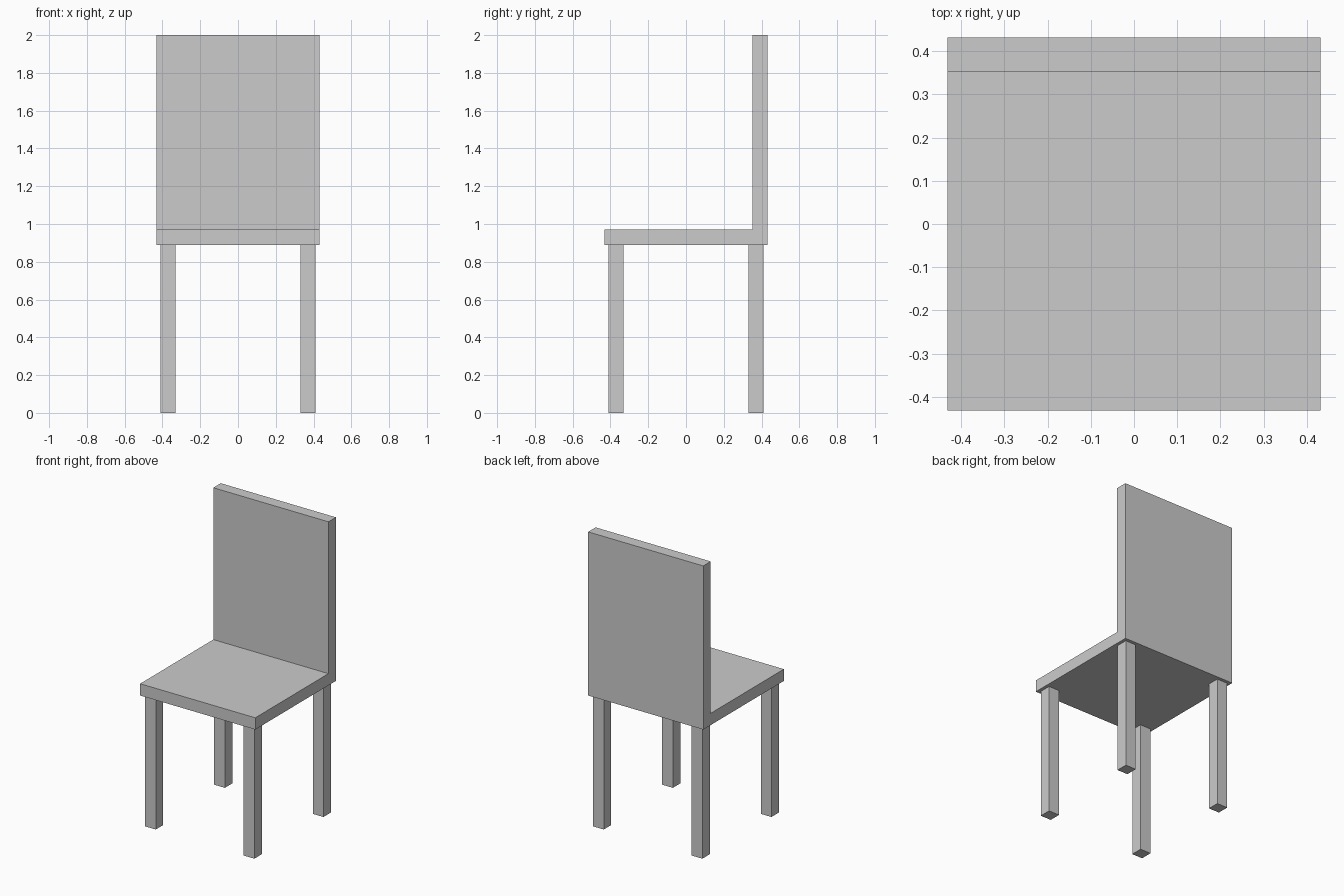
import bpy
import bmesh

if "Cube" in bpy.data.objects:
    bpy.data.objects.remove(bpy.data.objects["Cube"])

HALF = 0.432      # half width and half depth
T = 0.08          # board and leg thickness
SEAT_Z = 0.89     # underside of the seat
TOP_Z = 2.0
LEG_POS = 0.37    # leg centre offset


def add_object(name, bm):
    bmesh.ops.recalc_face_normals(bm, faces=bm.faces[:])
    mesh = bpy.data.meshes.new(name)
    bm.to_mesh(mesh)
    bm.free()
    obj = bpy.data.objects.new(name, mesh)
    bpy.context.collection.objects.link(obj)
    return obj


# Seat and backrest: one L-shaped side profile extruded across the width
profile = [(-HALF, SEAT_Z), (HALF, SEAT_Z), (HALF, TOP_Z), (HALF - T, TOP_Z),
           (HALF - T, SEAT_Z + T), (-HALF, SEAT_Z + T)]
bm = bmesh.new()
side = bm.faces.new([bm.verts.new((-HALF, y, z)) for y, z in profile])
extruded = bmesh.ops.extrude_face_region(bm, geom=[side], use_keep_orig=True)
moved = [v for v in extruded["geom"] if isinstance(v, bmesh.types.BMVert)]
bmesh.ops.translate(bm, verts=moved, vec=(2 * HALF, 0, 0))
add_object("seat_and_backrest", bm)

# Four square legs
for depth, sy in (("front", -1), ("back", 1)):
    for hand, sx in (("left", -1), ("right", 1)):
        bm = bmesh.new()
        bmesh.ops.create_cube(bm, size=1)
        bmesh.ops.scale(bm, verts=bm.verts[:], vec=(T, T, SEAT_Z))
        leg = add_object(f"{depth}_{hand}_leg", bm)
        leg.location = (sx * LEG_POS, sy * LEG_POS, SEAT_Z / 2)
